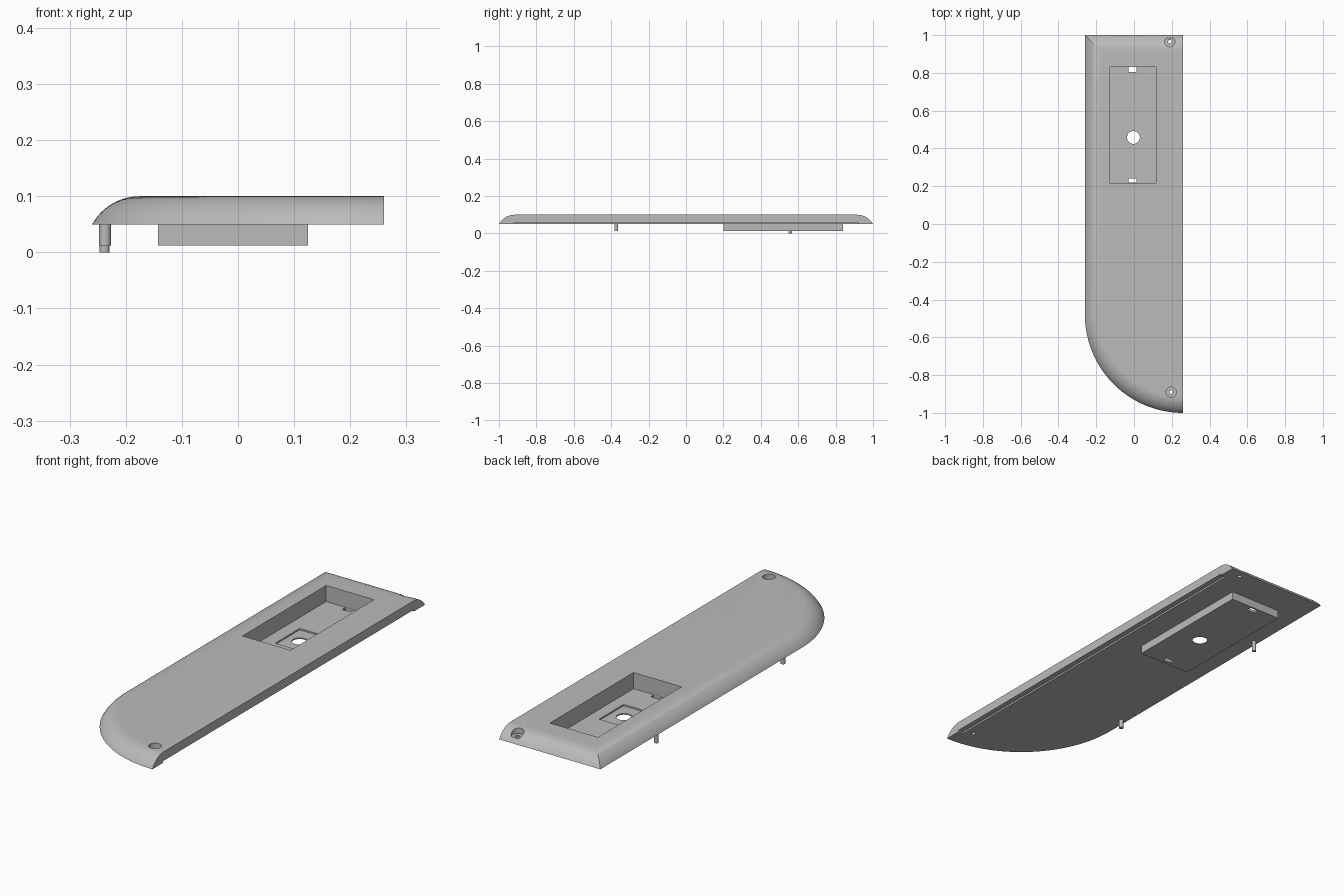
import bpy, bmesh
from math import sin, cos, pi, asin
from mathutils import Matrix, Vector

if "Cube" in bpy.data.objects:
    bpy.data.objects.remove(bpy.data.objects["Cube"])

GREY = (0.5, 0.5, 0.5, 1)
grey = bpy.data.materials.new("plain_grey")
grey.use_nodes = True
grey.diffuse_color = GREY
grey.node_tree.nodes["Principled BSDF"].inputs["Base Color"].default_value = GREY


def finish(name, bm):
    bmesh.ops.recalc_face_normals(bm, faces=bm.faces)
    mesh = bpy.data.meshes.new(name)
    bm.to_mesh(mesh)
    bm.free()
    mesh.materials.append(grey)
    ob = bpy.data.objects.new(name, mesh)
    bpy.context.collection.objects.link(ob)
    return ob


def box(name, x0, x1, y0, y1, z0, z1):
    bm = bmesh.new()
    lo, hi = Vector((x0, y0, z0)), Vector((x1, y1, z1))
    m = Matrix.Translation((lo + hi) / 2) @ Matrix.Diagonal((*(hi - lo), 1))
    bmesh.ops.create_cube(bm, size=1, matrix=m)
    return finish(name, bm)


def rod(name, x, y, r, z0, z1):
    bm = bmesh.new()
    bmesh.ops.create_cone(bm, cap_ends=True, segments=32, radius1=r, radius2=r,
                          depth=z1 - z0,
                          matrix=Matrix.Translation((x, y, (z0 + z1) / 2)))
    return finish(name, bm)


def combine(target, other, operation):
    bpy.context.view_layer.objects.active = target
    mod = target.modifiers.new("combine", 'BOOLEAN')
    mod.operation, mod.object, mod.solver = operation, other, 'EXACT'
    bpy.ops.object.modifier_apply(modifier=mod.name)
    bpy.data.objects.remove(other)


def smooth(ob):
    bpy.ops.object.select_all(action='DESELECT')
    ob.select_set(True)
    bpy.context.view_layer.objects.active = ob
    bpy.ops.object.shade_smooth_by_angle(angle=pi / 7)


# Plate: outline rings stepping inward along the rounded rim
HALF, BOTTOM, TOP = 0.26, 0.05, 0.10
RIM = 0.085
RADIUS = (RIM ** 2 + (TOP - BOTTOM) ** 2) / (2 * (TOP - BOTTOM))
CENTRE_Y = -1 + 2 * HALF


def outline(inset, z):
    r = 2 * HALF - inset
    pts = [(HALF - r * sin(a), CENTRE_Y - r * cos(a), z)
           for a in (pi / 2 * i / 40 for i in range(41))]
    return pts + [(-HALF + inset, 1 - inset, z), (HALF, 1 - inset, z)]


bm = bmesh.new()
rings = []
STEPS = 12
for i in range(STEPS + 1):
    a = asin(RIM / RADIUS) * (1 - i / STEPS)
    pts = outline(RIM - RADIUS * sin(a), TOP - RADIUS * (1 - cos(a)))
    rings.append([bm.verts.new(p) for p in pts])
for low, high in zip(rings, rings[1:]):
    for i in range(len(low) - 1):
        bm.faces.new((low[i], low[i + 1], high[i + 1], high[i]))
bm.faces.new(rings[0])
bm.faces.new(rings[-1])
# Straight side, closed as one flat face
bm.faces.new([r[0] for r in rings] + [r[-1] for r in reversed(rings)])
plate = finish("plate", bm)

# Tray hanging under the plate, with its pocket and inner recess
combine(plate, box("tray", -0.143, 0.125, 0.2, 0.84, 0.012, 0.06), 'UNION')
cutters = [
    box("pocket", -0.13, 0.117, 0.218, 0.832, 0.025, 0.2),
    box("recess", -0.068, 0.062, 0.37, 0.55, 0.018, 0.03),
    rod("cable_hole", -0.003, 0.458, 0.034, -0.1, 0.03),
    box("front_slot", -0.03, 0.012, 0.2185, 0.242, -0.1, 0.03),
    box("back_slot", -0.03, 0.012, 0.806, 0.8315, -0.1, 0.03),
    # Shallow step under the straight side
    box("side_step", 0.235, 0.3, -0.92, 0.92, 0.0, 0.058),
]
# Countersunk screw holes at both ends
for x, y in ((0.19, 0.965), (0.197, -0.89)):
    cutters.append(rod("screw_recess", x, y, 0.027, 0.07, 0.2))
    cutters.append(rod("screw_hole", x, y, 0.01, 0.0, 0.09))
for cutter in cutters:
    combine(plate, cutter, 'DIFFERENCE')
smooth(plate)

# Locating pegs under the rounded side
smooth(rod("front_peg", -0.237, -0.373, 0.0105, 0.012, 0.052))
smooth(rod("back_peg", -0.238, 0.558, 0.009, 0.0, 0.052))
